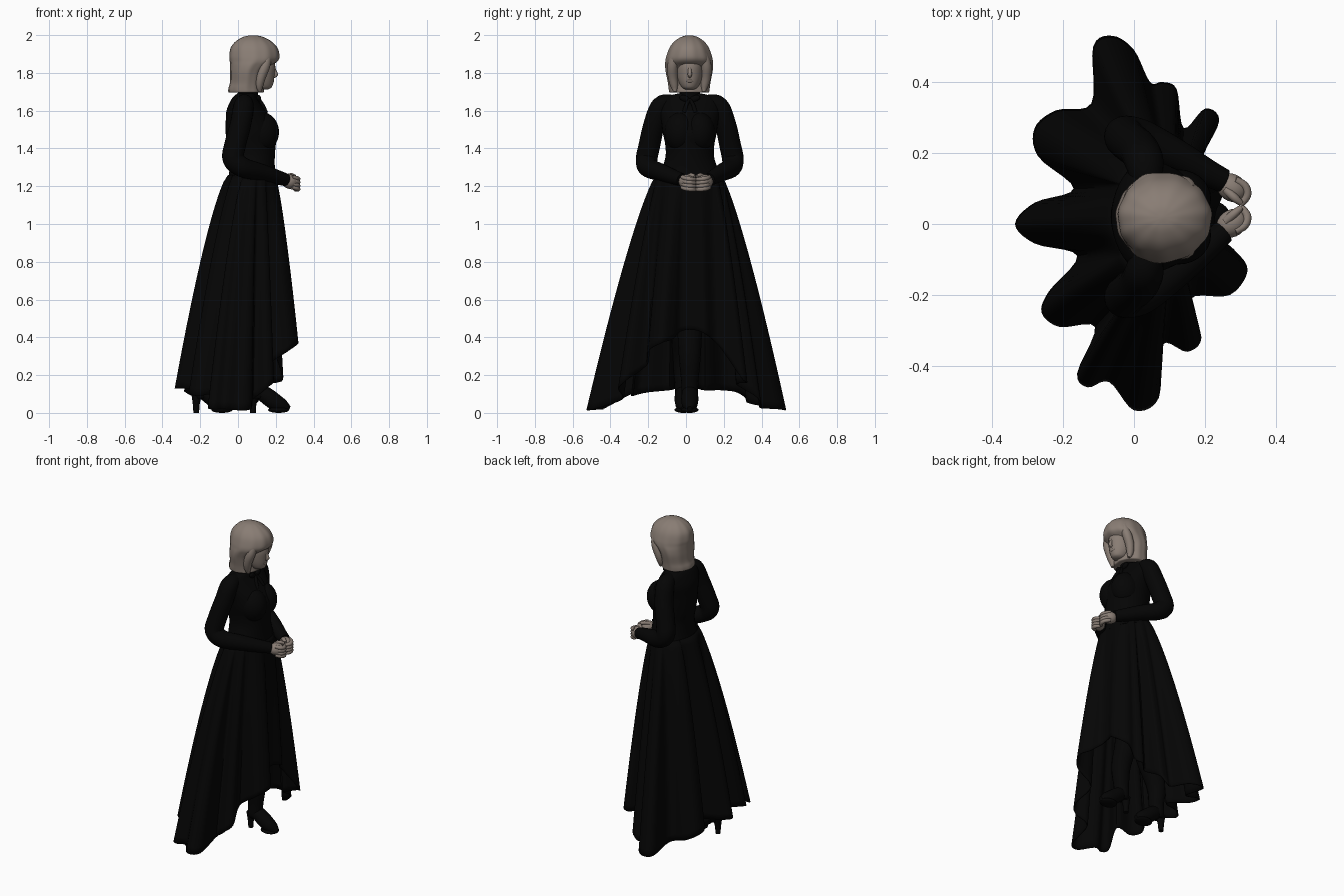
import bpy, bmesh, math
from mathutils import Vector, Matrix


def material(name, rgb):
    m = bpy.data.materials.new(name)
    m.diffuse_color = (*rgb, 1)
    return m


BLACK = material("black_cloth", (0.0014, 0.0014, 0.0014))
SKIN = material("warm_taupe", (0.25, 0.205, 0.175))


def spline(pts, steps, closed=False):
    """Smooth curve through tuples of any length."""
    n, out = len(pts), []
    get = (lambda i: pts[i % n]) if closed else (lambda i: pts[max(0, min(n - 1, i))])
    for i in range(n if closed else n - 1):
        for s in range(steps):
            t = s / steps
            out.append(tuple(0.5 * (2 * b + (c - a) * t + (2 * a - 5 * b + 4 * c - d) * t * t
                                    + (3 * b - a - 3 * c + d) * t ** 3)
                             for a, b, c, d in zip(get(i - 1), get(i), get(i + 1), get(i + 2))))
    if not closed:
        out.append(tuple(pts[-1]))
    return out


def finish(name, bm, mat, angle=50):
    bmesh.ops.recalc_face_normals(bm, faces=bm.faces)
    me = bpy.data.meshes.new(name)
    bm.to_mesh(me)
    bm.free()
    ob = bpy.data.objects.new(name, me)
    bpy.context.collection.objects.link(ob)
    me.materials.append(mat)
    bpy.ops.object.select_all(action='DESELECT')
    ob.select_set(True)
    bpy.context.view_layer.objects.active = ob
    bpy.ops.object.shade_smooth_by_angle(angle=math.radians(angle))
    return ob


def skin_rings(name, rings, mat, caps=True):
    bm = bmesh.new()
    rows = [[bm.verts.new(p) for p in r] for r in rings]
    n = len(rows[0])
    for a, b in zip(rows, rows[1:]):
        for i in range(n):
            j = (i + 1) % n
            bm.faces.new((a[i], a[j], b[j], b[i]))
    if caps:
        bm.faces.new(rows[0])
        bm.faces.new(rows[-1])
    return finish(name, bm, mat)


def loft(name, profile, cy, mat, sides=36, wave=0.0, waves=9):
    """Stacked ellipses: (z, centre x, radius x, radius y)."""
    rings = []
    for z, cx, rx, ry in spline(profile, 4):
        ring = []
        for i in range(sides):
            a = math.tau * i / sides
            k = 1 + wave * math.sin(waves * a)
            ring.append((cx + rx * k * math.cos(a), cy + ry * k * math.sin(a), z))
        rings.append(ring)
    return skin_rings(name, rings, mat)


def tube(name, path, mat, sides=16, ref=(0, 1, 0), steps=5):
    """Round tube along (x, y, z, radius)."""
    pts = spline(path, steps)
    pos = [Vector(p[:3]) for p in pts]
    rings = []
    for i, p in enumerate(pos):
        t = (pos[min(i + 1, len(pos) - 1)] - pos[max(i - 1, 0)]).normalized()
        u = t.cross(Vector(ref)).normalized()
        v = t.cross(u)
        rings.append([p + pts[i][3] * (u * math.cos(math.tau * k / sides) + v * math.sin(math.tau * k / sides))
                      for k in range(sides)])
    return skin_rings(name, rings, mat)


def ball(name, c, r, mat, rot=0.0, axis='Z'):
    bm = bmesh.new()
    m = Matrix.Translation(c) @ Matrix.Rotation(rot, 4, axis) @ Matrix.Diagonal((*r, 1))
    bmesh.ops.create_uvsphere(bm, u_segments=28, v_segments=18, radius=1, matrix=m)
    return finish(name, bm, mat)


# Skirt: deep folds blended from the waist ellipse out to a wavy, uneven hem
hem = [(.23, .03, .44), (.25, .10, .42), (.19, .17, .36), (.24, .29, .19), (.20, .325, .16),
       (.14, .27, .15), (.12, .38, .08), (.08, .40, .035), (.045, .40, .025), (0, .49, .02),
       (-.06, .53, .015), (-.115, .50, .02), (-.12, .34, .05), (-.22, .32, .08), (-.28, .27, .11),
       (-.27, .19, .12), (-.17, .10, .12), (-.28, .06, .13), (-.335, 0, .13), (-.28, -.055, .13),
       (-.16, -.09, .12), (-.24, -.19, .11), (-.26, -.25, .10), (-.21, -.29, .09), (-.11, -.29, .10),
       (-.16, -.42, .03), (-.13, -.46, .02), (-.07, -.445, .02), (0, -.525, .015), (.07, -.49, .02),
       (.08, -.34, .07), (.15, -.36, .13), (.19, -.32, .17), (.16, -.21, .25), (.27, -.20, .33),
       (.32, -.13, .37), (.28, -.07, .39), (.23, -.03, .43)]
hem = spline(hem, 5, True)
rings = []
for k in range(31):
    t = k / 30
    ring = []
    for x, y, z in hem:
        a = math.atan2(y, x)
        wx, wy = .075 + .128 * math.cos(a), .015 + .172 * math.sin(a)
        ring.append((wx + (x - wx) * t ** .73, wy + (y - wy) * t ** .79, 1.26 + (z - 1.26) * t))
    rings.append(ring)
skirt = skin_rings("skirt", rings, BLACK, caps=False)
skirt.modifiers.new("cloth_thickness", 'SOLIDIFY').thickness = 0.006

# Bodice, waistband and high collar
loft("bodice", [(1.21, .073, .134, .183), (1.25, .075, .125, .165), (1.30, .075, .120, .145),
                (1.36, .074, .121, .128), (1.42, .070, .130, .130), (1.48, .072, .137, .142),
                (1.54, .062, .127, .150), (1.60, .043, .104, .160), (1.65, .035, .075, .155),
                (1.675, .037, .060, .125), (1.69, .045, .050, .065)], .02, BLACK, 40)
loft("collar", [(1.65, .045, .064, .062), (1.69, .052, .054, .054), (1.715, .056, .055, .055)], .02, BLACK)

for s, side in ((-1, "right"), (1, "left")):
    ball(side + "_bust", (.125, .02 + s * .052, 1.487), (.092, .082, .105), BLACK)
    # Neck bow
    ball(side + "_bow_loop", (.110, .02 + s * .028, 1.665), (.012, .028, .016), BLACK, s * .3, 'X')
    tube(side + "_bow_tail", [(.112, .02, 1.66, .008), (.130, .02 + s * .018, 1.63, .010),
                              (.148, .02 + s * .03, 1.59, .011)], BLACK, 10)
    # Sleeve, bent at the elbow with both hands meeting in front
    tube(side + "_sleeve", [(.035, .02 + s * .09, 1.645, .040), (.03, .02 + s * .150, 1.625, .054),
                            (.014, .02 + s * .188, 1.53, .056), (-.015, .02 + s * .213, 1.42, .057),
                            (-.025, .02 + s * .228, 1.345, .057), (.025, .02 + s * .220, 1.300, .053),
                            (.12, .03 + s * .163, 1.274, .046), (.20, .04 + s * .108, 1.250, .039),
                            (.252, .05 + s * .072, 1.234, .034)], BLACK, 20)
    # Hand with curled fingers and thumb
    ball(side + "_hand", (.276, .052 + s * .050, 1.224), (.046, .038, .038), SKIN, -s * .6)
    for k in range(4):
        z = 1.248 - k * .018
        tube(side + "_finger", [(.285, .052 + s * .072, z, .011), (.312, .052 + s * .055, z - .006, .012),
                                (.318, .052 + s * .028, z - .010, .012), (.300, .052 + s * .003, z - .012, .009)],
             SKIN, 10, (0, 0, 1), 4)
    tube(side + "_thumb", [(.258, .052 + s * .045, 1.25, .012), (.282, .052 + s * .023, 1.258, .012),
                           (.302, .052 + s * .006, 1.252, .008)], SKIN, 10, (0, 0, 1), 4)

# Head: neck, face and features
tube("neck", [(.055, .02, 1.66, .045), (.065, .02, 1.76, .045)], SKIN)
loft("face", [(1.712, .135, .022, .022), (1.722, .130, .047, .040), (1.75, .115, .073, .058),
              (1.79, .105, .089, .070), (1.84, .105, .092, .073), (1.90, .10, .08, .07)], .02, SKIN, 28)
tube("nose", [(.186, .02, 1.838, .008), (.194, .02, 1.81, .010), (.200, .02, 1.79, .011), (.188, .02, 1.78, .008)],
     SKIN, 12)
ball("lips", (.182, .02, 1.757), (.010, .020, .009), SKIN)
# Bobbed hair with a full fringe and side locks framing the face
loft("hair", [(1.999, .08, .004, .004), (1.993, .08, .045, .036), (1.97, .082, .090, .075),
              (1.935, .085, .122, .103), (1.89, .087, .132, .120), (1.862, .083, .126, .126),
              (1.835, .066, .107, .127), (1.80, .052, .093, .123), (1.75, .047, .089, .113),
              (1.72, .043, .093, .109), (1.70, .043, .094, .106), (1.695, .043, .085, .098)],
     .018, SKIN, 72, .012, 11)
for s, side in ((-1, "right"), (1, "left")):
    tube(side + "_side_lock", [(.155, .018 + s * .07, 1.90, .025), (.143, .018 + s * .088, 1.84, .028),
                               (.122, .018 + s * .088, 1.78, .026), (.113, .018 + s * .08, 1.73, .020),
                               (.118, .018 + s * .076, 1.70, .008)], SKIN)

# Legs mid-stride in heeled boots
for name, ax, y, hx in (("front", .125, .02, .03), ("rear", -.175, -.015, -.04)):
    tube(name + "_leg", [(hx, y, .80, .085), ((hx + ax) / 2, y, .48, .068),
                         (ax - .008, y, .30, .058), (ax - .01, y, .17, .046), (ax - .015, y, .10, .043),
                         (ax - .015, y, .075, .03)], BLACK)
    tube(name + "_boot_foot", [(ax - .03, y, .125, .034), (ax + .02, y, .095, .044), (ax + .075, y, .055, .044),
                               (ax + .115, y, .036, .034), (ax + .148, y, .022, .013)], BLACK)
    ball(name + "_boot_sole", (ax + .09, y, .016), (.056, .046, .016), BLACK)
    tube(name + "_boot_heel", [(ax - .043, y, .10, .029), (ax - .046, y, .05, .019), (ax - .046, y, 0, .015)], BLACK)
